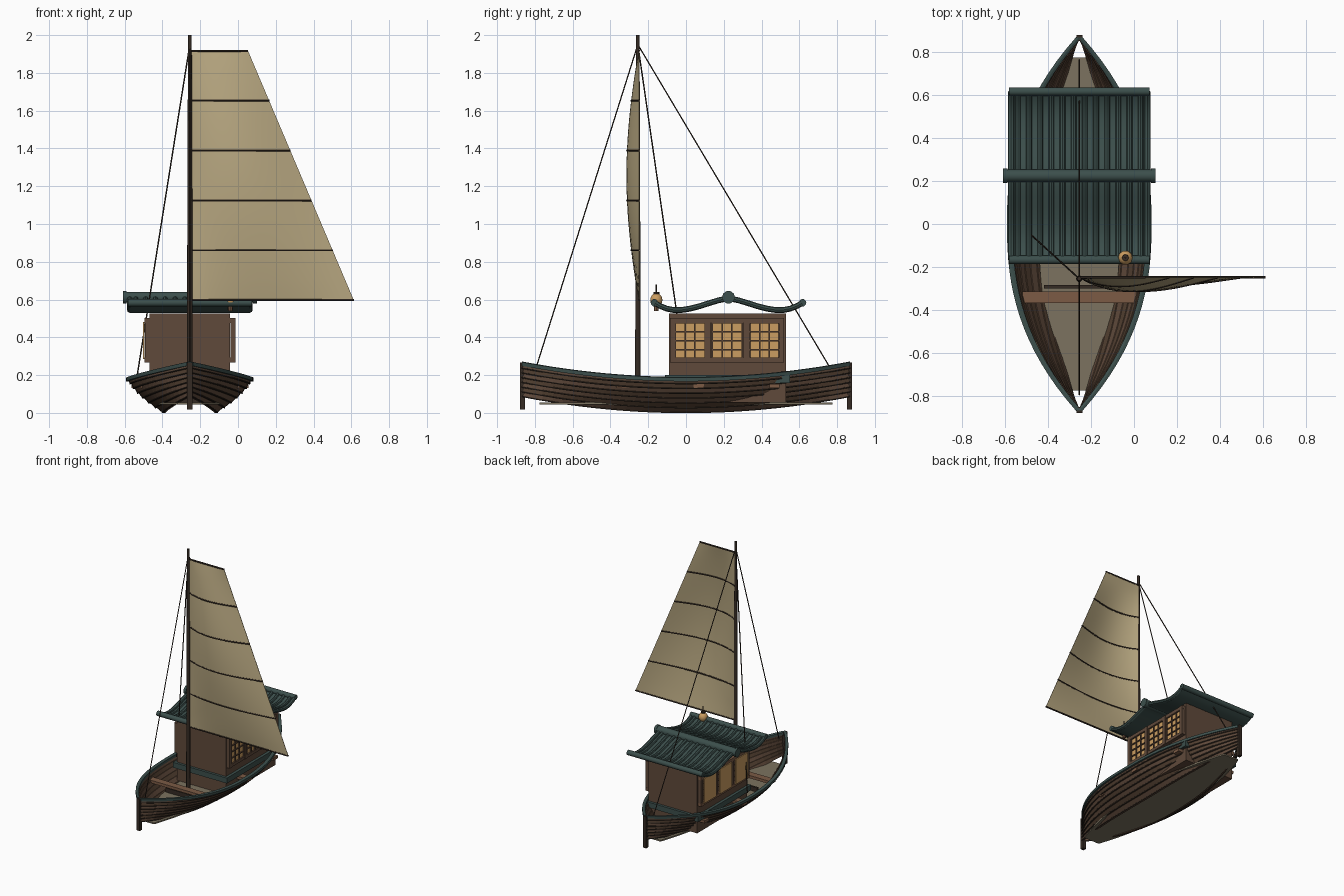
import bpy, bmesh, math
from mathutils import Vector

if "Cube" in bpy.data.objects:
    bpy.data.objects.remove(bpy.data.objects["Cube"])

CX = -0.255  # centreline of the boat


def mat(name, r, g, b):
    m = bpy.data.materials.new(name)
    m.diffuse_color = (r, g, b, 1)
    m.use_nodes = True
    m.node_tree.nodes["Principled BSDF"].inputs["Base Color"].default_value = m.diffuse_color
    return m


DARK = mat("dark_wood", .035, .024, .017)
PLANK = mat("hull_wood", .085, .05, .03)
WALL = mat("wall_wood", .115, .067, .043)
TRIM = mat("light_wood", .2, .105, .06)
GREEN = mat("green_tile", .045, .078, .072)
PAPER = mat("amber_paper", .6, .34, .12)
CLOTH = mat("sail_cloth", .48, .39, .22)
DECK = mat("deck_wood", .2, .17, .115)


def finish(name, mesh, m, smooth=False):
    ob = bpy.data.objects.new(name, mesh)
    bpy.context.collection.objects.link(ob)
    mesh.materials.clear()
    mesh.materials.append(m)
    if smooth:
        bpy.ops.object.select_all(action='DESELECT')
        ob.select_set(True)
        bpy.context.view_layer.objects.active = ob
        bpy.ops.object.shade_smooth_by_angle(angle=math.radians(40))
    return ob


def loft(name, rings, m, closed=True, smooth=False):
    """Skin equal-length point rings; closed rings also get end caps."""
    bm = bmesh.new()
    vs = [[bm.verts.new(p) for p in r] for r in rings]
    n = len(rings[0])
    for a, b in zip(vs, vs[1:]):
        for i in range(n if closed else n - 1):
            j = (i + 1) % n
            bm.faces.new((a[i], a[j], b[j], b[i]))
    if closed:
        bm.faces.new(vs[0])
        bm.faces.new(vs[-1])
    bmesh.ops.recalc_face_normals(bm, faces=bm.faces)
    me = bpy.data.meshes.new(name)
    bm.to_mesh(me)
    bm.free()
    return finish(name, me, m, smooth)


def box(name, x, y, z, m):
    return loft(name, [[(x[0], y[0], k), (x[1], y[0], k), (x[1], y[1], k), (x[0], y[1], k)] for k in z], m)


def tube(name, pts, r, m, res=2, radii=None):
    cu = bpy.data.curves.new(name, 'CURVE')
    cu.dimensions = '3D'
    cu.bevel_depth, cu.bevel_resolution, cu.use_fill_caps = r, res, True
    sp = cu.splines.new('POLY')
    sp.points.add(len(pts) - 1)
    for i, p in enumerate(pts):
        sp.points[i].co = (*p, 1)
        sp.points[i].radius = radii[i] if radii else 1
    tmp = bpy.data.objects.new("tmp", cu)
    bpy.context.collection.objects.link(tmp)
    me = bpy.data.meshes.new_from_object(tmp)
    bpy.data.objects.remove(tmp)
    return finish(name, me, m, True)


# hull shape: point at station t (-1..1), height fraction s, side, outward offset
def hull(t, s, side, off=0.0):
    f = 1 - abs(t) ** 2.4
    w = f * (.13 + .19 * s + .025 * math.sin(math.pi * s)) + .008 + off
    zb, zt = .085 * t * t, .178 + .082 * t * t
    return Vector((CX + side * w, .868 * t, zb + (zt - zb) * s))


TS = [i / 16 for i in range(-16, 17)]
N = 7
for side, tag in ((-1, "left"), (1, "right")):
    # overlapping planks
    for k in range(N):
        a, b = k / N, (k + 1) / N
        loft(f"{tag}_strake_{k}", [[hull(t, a, side, -.008), hull(t, a, side, .006),
                                    hull(t, b, side, -.002), hull(t, b, side, -.012)] for t in TS],
             PLANK if k % 2 else WALL)
        # dark seam under each plank
        tube(f"{tag}_seam_{k}", [hull(t, a + .015, side, .003) for t in TS], .0045, DARK, 1)
    # gunwale
    up = Vector((0, 0, .011))
    loft(f"{tag}_gunwale", [[hull(t, 1, side, o) + up * h for o, h in
                             ((-.018, -1), (.009, -1), (.009, .8), (-.005, 1.1), (-.018, .8))] for t in TS], GREEN)
for s, tag in ((-1, "bow"), (1, "stern")):
    box(f"{tag}_post", (CX - .014, CX + .014), sorted((s * .852, s * .88)), (.018, .268), DARK)

# floor boards
floor = []
for i in range(-14, 15):
    y = .775 * i / 14
    w = .19 - .125 * abs(i / 14) ** 2.2
    floor.append([(CX - w, y, .045), (CX + w, y, .045), (CX + w, y, .056), (CX - w, y, .056)])
loft("floor", floor, DECK)

# thwarts with ends through the sides
for y, w in ((-.342, .265), (.068, .31), (.468, .255)):
    box("thwart", (CX - w, CX + w), (y - .027, y + .027), (.132, .154), TRIM)
box("mast_partner", (CX - .165, CX + .165), (-.3, -.285), (.056, .09), DARK)

# cabin
box("cabin_sill", (CX - .235, CX + .235), (-.11, .55), (.158, .2), GREEN)
box("cabin_body", (CX - .213, CX + .213), (-.09, .53), (.056, .525), WALL)
for x0, tag in ((CX + .215, "right"), (CX - .238, "left")):
    fx = (x0 - .003, x0 + .025)
    for nm, z in (("lower", (.268, .292)), ("upper", (.476, .502))):
        box(f"{tag}_{nm}_rail", fx, (-.085, .52), z, TRIM if tag == "left" else WALL)
    for y in (-.073, .118, .317, .506):
        box(f"{tag}_stile", (x0, x0 + .028), (y - .013, y + .013), (.268, .502), WALL)
    for c in (.022, .218, .416):
        px = x0 + .006 if tag == "right" else x0 - .01
        box(f"{tag}_paper", (px, px + .008), (c - .075, c + .075), (.285, .48), PAPER)
        lx = (x0 + .012, x0 + .022)
        for dy in (-.08, -.025, .025, .08):
            box(f"{tag}_lattice_post", lx, (c + dy - .004, c + dy + .004), (.285, .48), WALL)
        for z in (.287, .334, .383, .43, .478):
            box(f"{tag}_lattice_bar", lx, (c - .08, c + .08), (z - .004, z + .004), WALL)

# curved roof: half profile mirrored about the ridge
RY = .225
half = [(0, .607), (.05, .597), (.1, .582), (.15, .566), (.2, .553), (.25, .545),
        (.29, .545), (.33, .553), (.365, .567), (.39, .582)]
prof = [(RY - d, z) for d, z in half[::-1]] + [(RY + d, z) for d, z in half[1:]]
RW = .318
loft("roof_sheet", [[(CX - RW, y, z - .016), (CX + RW, y, z - .016), (CX + RW, y, z), (CX - RW, y, z)]
                    for y, z in prof], GREEN, smooth=True)
for i in range(12):
    x = CX + (i - 5.5) * .052
    tube("tile_roll", [(x, y, z + .002) for y, z in prof], .013, GREEN)
for s in (-1, 1):
    tube("gable_trim", [(CX + s * .318, y, z) for y, z in prof], .015, GREEN)
    e = RY + s * .392
    tube("eave_roll", [(CX - .328, e, .583), (CX + .328, e, .583)], .02, GREEN, 3)
tube("ridge", [(CX - .35, RY, .612), (CX + .35, RY, .612)], .03, GREEN, 3)
for s in (-1, 1):
    tube("ridge_cap", [(CX + s * .335, RY, .612), (CX + s * .355, RY, .612)], .034, GREEN, 3)

# mast and sail
MY = -.255
tube("mast", [(CX, MY, .05), (CX, MY, 1.0), (CX, MY, 2.0)], .015, DARK, 3, [1, .9, .65])


def sail(u, v, dy=0.0):
    w = .862 + (.302 - .862) * v
    y = -.248 - .066 * math.sin(math.pi * v) ** .9 * math.sin(math.pi * u ** .85)
    return (CX + .006 + w * u, y + dy, .597 + 1.32 * v)


US = [i / 16 for i in range(17)]
loft("sail", [[sail(u, v / 25, -.0015) for u in US] + [sail(u, v / 25, .0015) for u in US[::-1]]
              for v in range(26)], CLOTH, smooth=True)
for k in range(6):
    tube(f"batten_{k}", [sail(u, k / 5) for u in US], .006, DARK, 1)

# rigging
for nm, end in (("forestay", (CX, -.795, .235)), ("backstay", (CX, .765, .235)), ("shroud", (-.535, .0, .19))):
    tube(nm, [(CX, MY, 1.95), end], .0038, DARK, 1)

# hanging lantern
LX, LY = -.04, -.157
angs = [math.pi * i / 8 for i in range(9)]
tube("lantern", [(LX, LY, .598 - .036 * math.cos(a)) for a in angs], .034, PAPER, 3,
     [max(.25, math.sin(a)) for a in angs])
for z0, z1, r in ((.54, .566, .012), (.626, .64, .016), (.64, .68, .004)):
    tube("lantern_fitting", [(LX, LY, z0), (LX, LY, z1)], r, TRIM if z0 < .6 else DARK, 2)
